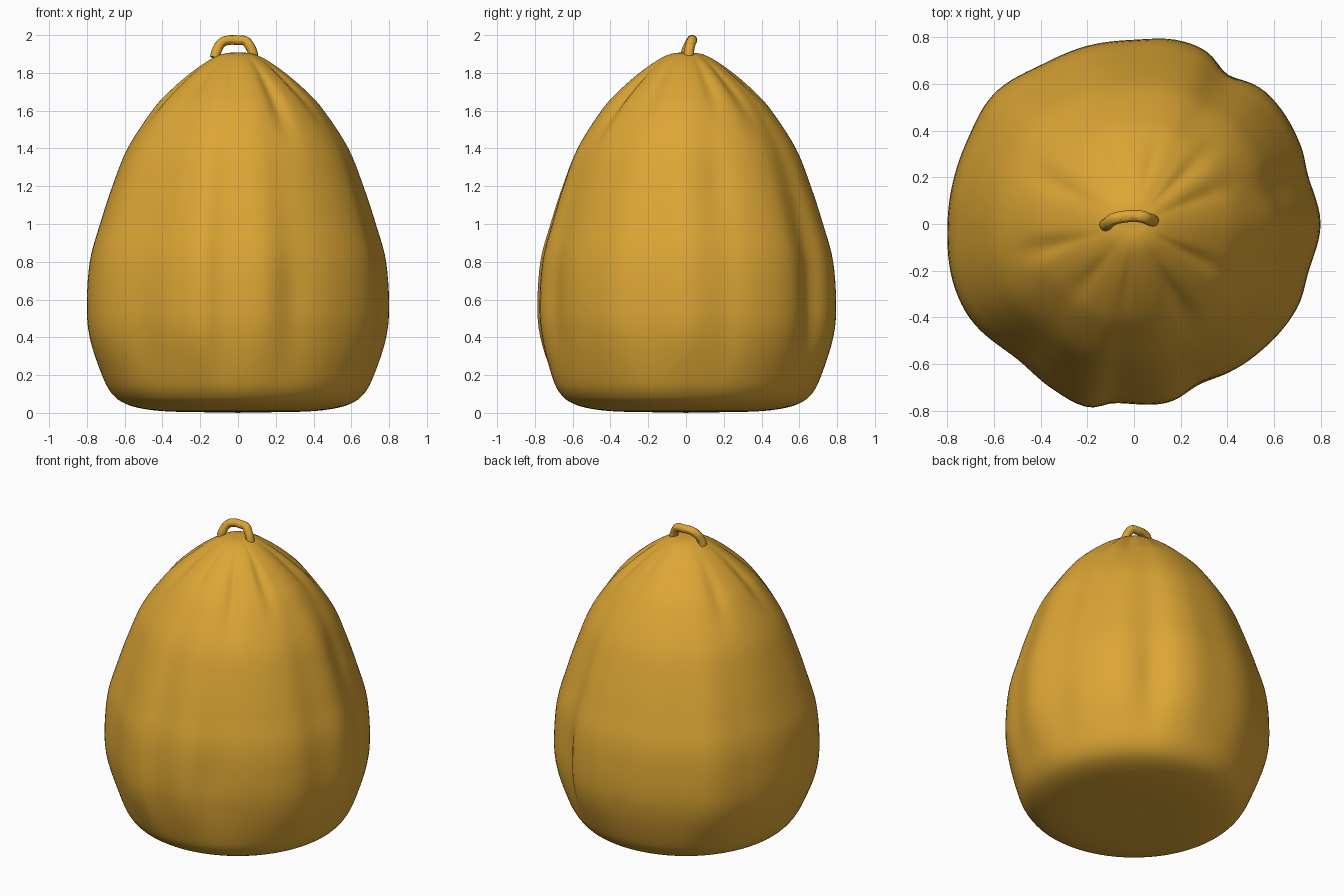
import bpy, bmesh, math

if "Cube" in bpy.data.objects:
    bpy.data.objects.remove(bpy.data.objects["Cube"])

mat = bpy.data.materials.new("mustard fabric")
mat.diffuse_color = (0.72, 0.38, 0.035, 1)
mat.use_nodes = True
mat.node_tree.nodes["Principled BSDF"].inputs["Base Color"].default_value = mat.diffuse_color


def spline(pts, x):
    """Smooth interpolation through (x, y) pairs."""
    n = len(pts)
    i = 0
    while i < n - 2 and x > pts[i + 1][0]:
        i += 1

    def slope(k):
        a, b = pts[max(k - 1, 0)], pts[min(k + 1, n - 1)]
        return (b[1] - a[1]) / (b[0] - a[0])
    (x0, y0), (x1, y1) = pts[i], pts[i + 1]
    h = x1 - x0
    t = (x - x0) / h
    return ((2*t**3 - 3*t*t + 1) * y0 + (t**3 - 2*t*t + t) * h * slope(i)
            + (3*t*t - 2*t**3) * y1 + (t**3 - t*t) * h * slope(i + 1))


def smooth(a, b, x):
    t = min(1, max(0, (x - a) / (b - a)))
    return t * t * (3 - 2 * t)


# Side profile (radius, height) and lumpy outline (degrees, radius) at the belly
PROFILE = [(0, 0.003), (0.3, 0.005), (0.48, 0.018), (0.60, 0.05), (0.67, 0.105), (0.72, 0.2),
           (0.78, 0.38), (0.80, 0.55), (0.784, 0.8), (0.73, 1.0), (0.665, 1.2), (0.585, 1.4),
           (0.455, 1.6), (0.365, 1.7), (0.25, 1.8), (0.14, 1.875), (0.07, 1.903), (0, 1.908)]
OUTLINE = [(0, .80), (15, .775), (25, .79), (44.5, .80), (58, .77), (68, .805), (77, .81),
           (90, .79), (105, .79), (120, .79), (137, .82), (154, .80), (180, .80), (199, .816),
           (211, .81), (229, .766), (244, .79), (256, .81), (264, .772), (281, .78),
           (293, .752), (311, .766), (333, .787), (345, .776)]
OUTLINE = [(a - 360, r) for a, r in OUTLINE[-3:]] + OUTLINE + [(a + 360, r) for a, r in OUTLINE[:3]]
# Gathered creases and dents: angle, height, angular width, height spread, depth
CREASES = [(22, 1.72, 6, .15, .018), (45, 1.72, 6, .16, .022), (75, 1.76, 6, .10, .012),
           (105, 1.77, 6, .10, .012), (153, 1.67, 7, .12, .018), (195, 1.68, 6, .13, .022),
           (230, 1.74, 7, .12, .015), (262, 1.78, 5, .09, .008), (300, 1.66, 6, .17, .030),
           (332, 1.73, 6, .14, .024), (292, 0.62, 7, .20, .012), (58, 0.60, 5, .22, .015),
           (15, 1.25, 9, .2, .015)]


def radius(deg, r, z):
    w = smooth(0.03, 0.45, z) * (1 - 0.6 * smooth(0.8, 1.7, z))
    r *= 1 + w * (spline(OUTLINE, deg) / 0.8 - 1)
    for a, h, wa, wh, d in CREASES:
        da = (deg - a + 180) % 360 - 180
        r -= d * math.exp(-(da / wa) ** 2 - ((z - h) / wh) ** 2) * min(1, r / 0.25)
    return r


# Bag body: rings swept up the profile
SEG, SUB = 144, 5
prof_r = [(i, p[0]) for i, p in enumerate(PROFILE)]
prof_z = [(i, p[1]) for i, p in enumerate(PROFILE)]
steps = (len(PROFILE) - 1) * SUB
bm = bmesh.new()
rings = []
for s in range(1, steps):
    r, z = spline(prof_r, s / SUB), max(0, spline(prof_z, s / SUB))
    ring = []
    for k in range(SEG):
        deg = 360 * k / SEG
        q, a = radius(deg, r, z), math.radians(deg)
        ring.append(bm.verts.new((q * math.cos(a), q * math.sin(a), z)))
    rings.append(ring)
for lo, hi in zip(rings, rings[1:]):
    for k in range(SEG):
        j = (k + 1) % SEG
        bm.faces.new((lo[k], lo[j], hi[j], hi[k]))
bottom = bm.verts.new((0, 0, 0))
top = bm.verts.new((0, 0, PROFILE[-1][1]))
for k in range(SEG):
    j = (k + 1) % SEG
    bm.faces.new((bottom, rings[0][j], rings[0][k]))
    bm.faces.new((top, rings[-1][k], rings[-1][j]))
for f in bm.faces:
    f.smooth = True
me = bpy.data.meshes.new("bag_body")
bm.to_mesh(me)
bm.free()
me.materials.append(mat)
bpy.context.collection.objects.link(bpy.data.objects.new("bag_body", me))

# Carry loop: a bent tube on the top
PATH = [(-.123, -.005, 1.88), (-.115, 0, 1.91), (-.085, .022, 1.96), (-.05, .03, 1.973),
        (0, .034, 1.973), (.04, .03, 1.968), (.06, .022, 1.945), (.078, .016, 1.905), (.082, .014, 1.88)]
cu = bpy.data.curves.new("carry_loop", 'CURVE')
cu.dimensions = '3D'
cu.bevel_depth = 0.026
cu.bevel_resolution = 4
cu.use_fill_caps = True
sp = cu.splines.new('BEZIER')
sp.bezier_points.add(len(PATH) - 1)
for p, co in zip(sp.bezier_points, PATH):
    p.co = co
    p.handle_left_type = p.handle_right_type = 'AUTO'
cu.materials.append(mat)
loop = bpy.data.objects.new("carry_loop", cu)
bpy.context.collection.objects.link(loop)
bpy.context.view_layer.objects.active = loop
loop.select_set(True)
bpy.ops.object.convert(target='MESH')
bpy.ops.object.shade_smooth_by_angle()
